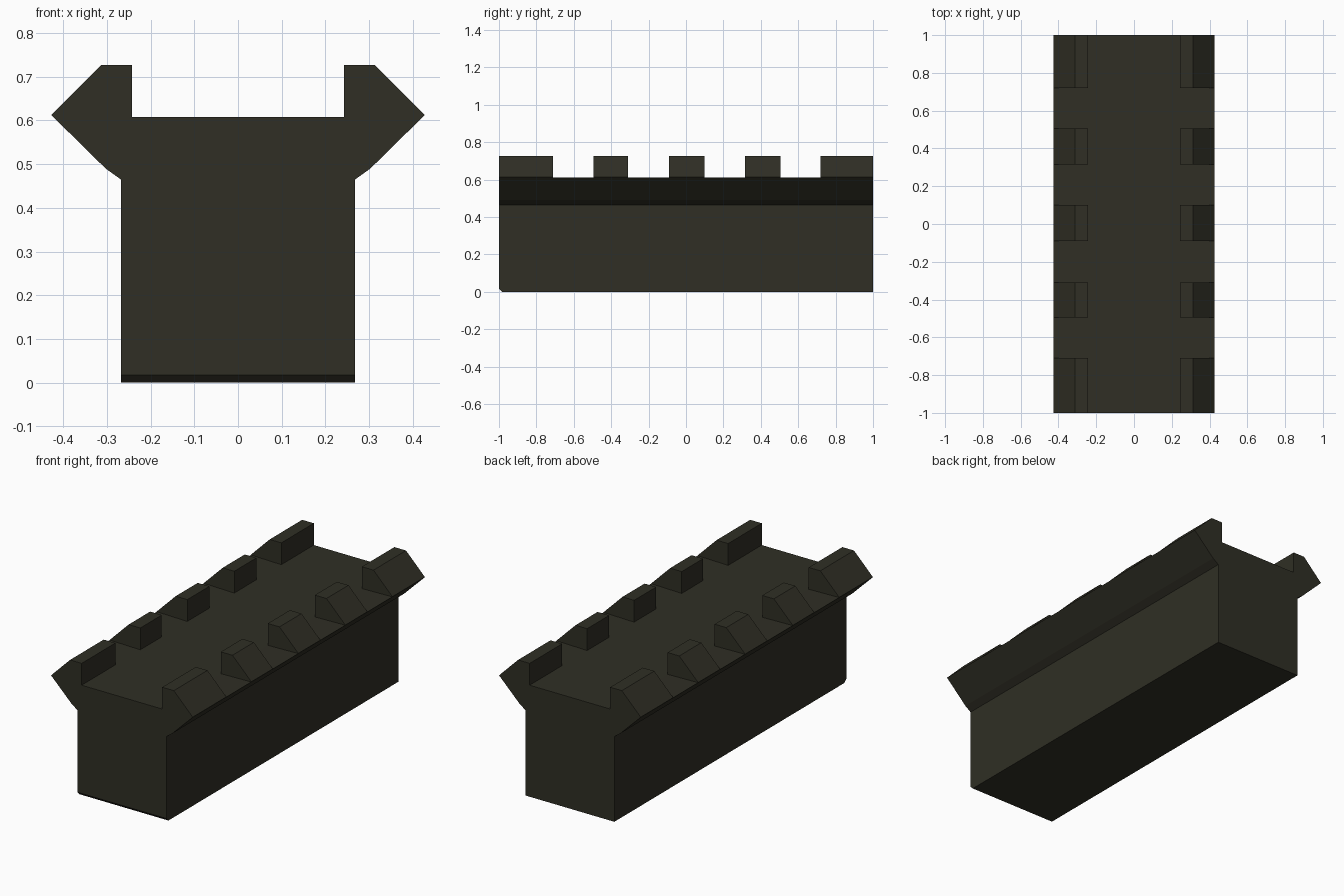
import bpy
import bmesh

cube = bpy.data.objects.get("Cube")
if cube:
    bpy.data.objects.remove(cube, do_unlink=True)

# Single dark olive stone colour
stone = bpy.data.materials.new("dark_olive_stone")
stone.use_nodes = True
colour = (0.029, 0.028, 0.018, 1)
stone.diffuse_color = colour
shader = stone.node_tree.nodes["Principled BSDF"]
shader.inputs["Base Color"].default_value = colour
shader.inputs["Roughness"].default_value = 0.9


def extrude_profile(name, profile, y0, y1, chamfer=0):
    """Extrude an x-z outline along y, optionally chamfering the front foot."""
    bm = bmesh.new()
    face = bm.faces.new([bm.verts.new((x, y0, z)) for x, z in profile])
    result = bmesh.ops.extrude_face_region(bm, geom=[face])
    moved = [v for v in result["geom"] if isinstance(v, bmesh.types.BMVert)]
    bmesh.ops.translate(bm, verts=moved, vec=(0, y1 - y0, 0))
    if chamfer:
        foot = [e for e in bm.edges
                if all(v.co.z < 0.01 and v.co.y == y0 for v in e.verts)]
        bmesh.ops.bevel(bm, geom=foot, offset=chamfer, segments=1,
                        affect='EDGES')
    bmesh.ops.recalc_face_normals(bm, faces=bm.faces)
    mesh = bpy.data.meshes.new(name)
    bm.to_mesh(mesh)
    bm.free()
    mesh.materials.append(stone)
    obj = bpy.data.objects.new(name, mesh)
    bpy.context.collection.objects.link(obj)
    return obj


# Wall body with flared ledges under a flat walkway
half = [(0.268, 0), (0.268, 0.465), (0.303, 0.49), (0.427, 0.612)]
walkway = [(0.427, 0.612), (0.243, 0.608)]
right_side = half + walkway[1:]
outline = right_side + [(-x, z) for x, z in reversed(right_side)]
extrude_profile("wall_body", outline, -1, 1, chamfer=0.018)

# Battlements along both parapets, sloped on the outside
merlon = [(0.243, 0.6), (0.243, 0.727), (0.313, 0.727), (0.427, 0.613),
          (0.414, 0.6)]
spans = [(-1, -0.71), (-0.495, -0.31), (-0.09, 0.1), (0.315, 0.505),
         (0.72, 1)]
for side, sign in (("left", 1), ("right", -1)):
    for i, (y0, y1) in enumerate(spans, 1):
        extrude_profile(f"{side}_merlon_{i}",
                        [(sign * x, z) for x, z in merlon], y0, y1)
